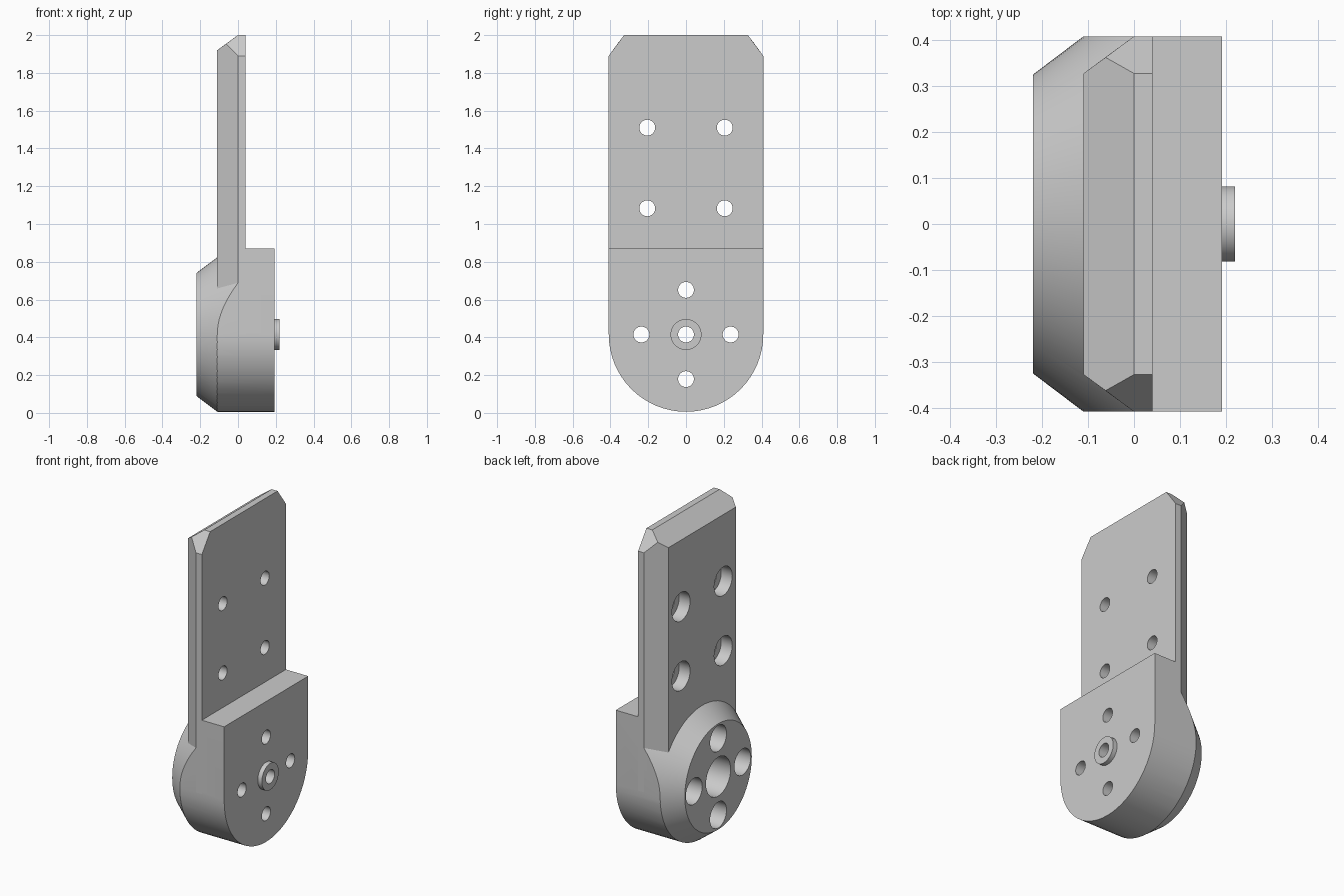
import bpy, bmesh, math
from mathutils import Matrix, Vector

default = bpy.data.objects.get("Cube")
if default:
    bpy.data.objects.remove(default, do_unlink=True)

HALF = 0.409      # half width and radius of the rounded end
HUB_Z = 0.415     # height of the pivot axis
BACK, FACE, FRONT = -0.22, -0.11, 0.192

metal = bpy.data.materials.new("plain_grey")
metal.use_nodes = True
grey = (0.6, 0.6, 0.6, 1)
metal.diffuse_color = grey
metal.node_tree.nodes["Principled BSDF"].inputs["Base Color"].default_value = grey


def finish(bm, name):
    bmesh.ops.recalc_face_normals(bm, faces=bm.faces)
    mesh = bpy.data.meshes.new(name)
    bm.to_mesh(mesh)
    bm.free()
    mesh.materials.append(metal)
    obj = bpy.data.objects.new(name, mesh)
    bpy.context.collection.objects.link(obj)
    return obj


def prism(name, outline, x0, x1):
    """Extrude a (y, z) outline along x."""
    bm = bmesh.new()
    face = bm.faces.new([bm.verts.new((x0, y, z)) for y, z in outline])
    moved = bmesh.ops.extrude_face_region(bm, geom=[face])["geom"]
    verts = [g for g in moved if isinstance(g, bmesh.types.BMVert)]
    bmesh.ops.translate(bm, verts=verts, vec=(x1 - x0, 0, 0))
    return finish(bm, name)


def lathe(name, profile, y=0, z=HUB_Z, sides=48):
    """Solid of rings (x, radius) about an axis along x."""
    bm = bmesh.new()
    rings = [[bm.verts.new((x, y + r * math.cos(a), z + r * math.sin(a)))
              for a in (math.tau * i / sides for i in range(sides))]
             for x, r in profile]
    for a, b in zip(rings, rings[1:]):
        for i in range(sides):
            j = (i + 1) % sides
            bm.faces.new((a[i], a[j], b[j], b[i]))
    bm.faces.new(rings[0])
    bm.faces.new(rings[-1])
    return finish(bm, name)


def combine(target, tool, operation):
    mod = target.modifiers.new("join", 'BOOLEAN')
    mod.operation, mod.object, mod.solver = operation, tool, 'EXACT'
    bpy.context.view_layer.objects.active = target
    bpy.ops.object.modifier_apply(modifier=mod.name)
    bpy.data.objects.remove(tool, do_unlink=True)


# Rounded lower housing, coned down to a disc at the back
arc = [(HALF * math.cos(a), HUB_Z + HALF * math.sin(a))
       for a in (math.pi + math.pi * i / 32 for i in range(33))]
bracket = prism("bracket", arc + [(HALF, 0.87), (-HALF, 0.87)], BACK, FRONT)
cone = lathe("cone_limit", [(BACK - 0.03, 0.303), (0, 0.492), (0, 0.9), (0.3, 0.9)],
             sides=96)
combine(bracket, cone, 'INTERSECT')

# Upright plate, bevelled on its back edges with clipped top corners
bm = bmesh.new()
for s in (-1, 1):
    for x in (0, 0.04):
        for y, z in ((HALF, HUB_Z), (HALF, 1.89), (0.328, 2)):
            bm.verts.new((x, s * y, z))
    for p in ((FACE, 0.328, HUB_Z), (FACE, 0.328, 1.92), (-0.062, 0.363, 1.954)):
        bm.verts.new((p[0], s * p[1], p[2]))
bmesh.ops.convex_hull(bm, input=bm.verts)
bmesh.ops.dissolve_limit(bm, angle_limit=math.radians(2),
                         verts=bm.verts, edges=bm.edges)
combine(bracket, finish(bm, "plate"), 'UNION')

# Pivot boss
combine(bracket, lathe("boss", [(0.1, 0.082), (0.22, 0.082)]), 'UNION')


def bore(y, z, wide, floor):
    """Through hole, widened from the back as far as floor."""
    cutter = lathe("bore", [(-0.4, wide), (floor, wide), (floor, 0.042), (0.4, 0.042)],
                   y, z, 32)
    combine(bracket, cutter, 'DIFFERENCE')


# Hub holes, then plate holes
bore(0, HUB_Z, 0.12, 0.06)
for dy, dz in ((1, 0), (-1, 0), (0, 1), (0, -1)):
    bore(0.236 * dy, HUB_Z + 0.236 * dz, 0.08, 0.04)
for side in (-1, 1):
    for z in (1.083, 1.51):
        bore(0.205 * side, z, 0.088, -0.035)

# Smooth the round surfaces, keep edges crisp
bpy.ops.object.select_all(action='DESELECT')
bracket.select_set(True)
bpy.context.view_layer.objects.active = bracket
bpy.ops.object.shade_smooth_by_angle(angle=math.radians(20))
